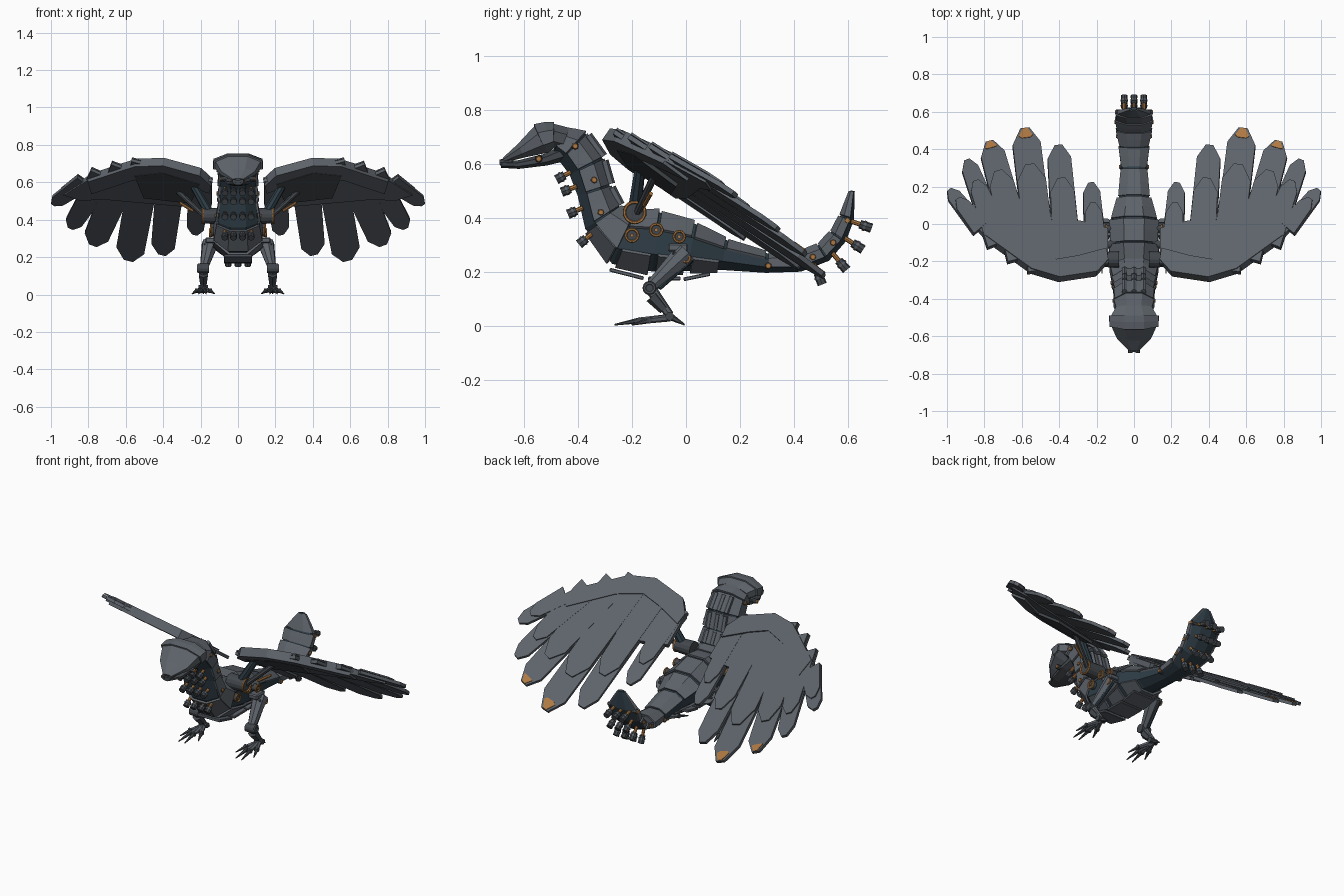
import bpy, bmesh, math
from mathutils import Vector, Matrix

cube = bpy.data.objects.get("Cube")
if cube:
    bpy.data.objects.remove(cube)


def material(name, rgb):
    m = bpy.data.materials.new(name)
    m.use_nodes = True
    m.diffuse_color = (*rgb, 1)
    m.node_tree.nodes["Principled BSDF"].inputs["Base Color"].default_value = (*rgb, 1)
    return m


STEEL = material("slate steel", (0.11, 0.125, 0.145))
CORE = material("dark blue steel", (0.028, 0.047, 0.062))
DARK = material("gunmetal", (0.055, 0.063, 0.072))
COPPER = material("copper", (0.42, 0.19, 0.055))
SIDES = (("left", 1), ("right", -1))


def finish(name, bm, mat, thick=0):
    bmesh.ops.recalc_face_normals(bm, faces=bm.faces)
    me = bpy.data.meshes.new(name)
    bm.to_mesh(me)
    bm.free()
    me.materials.append(mat)
    ob = bpy.data.objects.new(name, me)
    bpy.context.collection.objects.link(ob)
    if thick:
        mod = ob.modifiers.new("thickness", "SOLIDIFY")
        mod.thickness = thick
        mod.offset = 0
    return ob


def rod(name, p, q, r1, r2, mat, sides=10):
    """Straight tapered bar between two points."""
    p, q = Vector(p), Vector(q)
    bm = bmesh.new()
    turn = (q - p).to_track_quat("Z", "Y").to_matrix().to_4x4()
    bmesh.ops.create_cone(bm, cap_ends=True, segments=sides, radius1=r1, radius2=r2,
                          depth=(q - p).length, matrix=Matrix.Translation((p + q) / 2) @ turn)
    return finish(name, bm, mat)


def box(name, loc, size, mat, tilt=0):
    bm = bmesh.new()
    bmesh.ops.create_cube(bm, size=1, matrix=Matrix.Translation(loc)
                          @ Matrix.Rotation(tilt, 4, "X") @ Matrix.Diagonal((*size, 1)))
    bmesh.ops.bevel(bm, geom=bm.edges, offset=min(size) * 0.2, segments=1, affect="EDGES")
    return finish(name, bm, mat)


def ring(name, loc, radius, wire, mat):
    bpy.ops.mesh.primitive_torus_add(location=loc, rotation=(0, math.pi / 2, 0), major_radius=radius,
                                     minor_radius=wire, major_segments=20, minor_segments=6)
    bpy.context.object.name = name
    bpy.context.object.data.materials.append(mat)


def frame(path, t):
    """Centre, dorsal direction, half width and half height at parameter t of a side path."""
    i = max(0, min(int(t), len(path) - 2))
    a, b = Vector(path[i]), Vector(path[i + 1])
    at = a.lerp(b, t - i)

    def slope(k):
        d = Vector(path[min(k + 1, len(path) - 1)]) - Vector(path[max(k - 1, 0)])
        return Vector((0, d[0], d[1])).normalized()
    d = slope(i).lerp(slope(i + 1), t - i).normalized()
    return Vector((0, at[0], at[1])), Vector((0, -d.z, d.y)), at[2], at[3]


def loft(name, path, steps, mat, corners=range(8), grow=(1, 1), thick=0):
    """Eight-sided skin along a path; a partial corner range gives an open armour plate."""
    bm = bmesh.new()
    closed = len(corners) == 8
    rows = []
    for j, t in enumerate(steps):
        c, n, w, h = frame(path, t)
        g = grow[0] + (grow[1] - grow[0]) * j / (len(steps) - 1)
        g /= math.cos(math.pi / 8)
        rows.append([bm.verts.new(c + g * (Vector((w * math.cos(a), 0, 0)) + n * h * math.sin(a)))
                     for a in (math.pi / 8 + k * math.pi / 4 for k in corners)])
    for r, s in zip(rows, rows[1:]):
        for k in range(len(r) if closed else len(r) - 1):
            m = (k + 1) % len(r)
            bm.faces.new((r[k], r[m], s[m], s[k]))
    if closed:
        bm.faces.new(rows[0])
        bm.faces.new(rows[-1])
    return finish(name, bm, mat, thick)


# Inner body from nape to tail tip: y, z, half width, half height
SPINE = [(-.47, .685, .085, .05), (-.42, .66, .095, .07), (-.37, .59, .095, .068),
         (-.342, .5, .097, .062), (-.31, .4, .105, .075), (-.23, .325, .115, .105),
         (-.11, .31, .12, .11), (.02, .29, .118, .088), (.14, .262, .08, .056),
         (.3, .232, .062, .036), (.42, .235, .072, .035), (.51, .27, .085, .035),
         (.565, .33, .088, .032), (.597, .4, .085, .026), (.617, .5, .015, .008)]
END = len(SPINE) - 1
loft("body_core", SPINE, range(END + 1), CORE)

# Armour plates wrapping the back and flanks
for i in range(END):
    flank = range(-1, 5) if i < 5 or i > 8 else range(0, 4)
    loft(f"back_plate_{i + 1}", SPINE, (i + .03, i + .5, i + .95), STEEL, flank, (1.03, 1.1), .01)
for i in (4, 5, 6, 7):
    loft(f"belly_plate_{i + 1}", SPINE, (i + .1, i + .9), STEEL, range(4, 8), (1.06, 1.1), .012)

# Raised rails on the neck
for x in (-.05, 0, .05):
    for i in range(1, 4):
        c, n, w, h = frame(SPINE, i + .1)
        d, m, v, k = frame(SPINE, i + .95)
        off = Vector((x, 0, 0))
        rod("neck_rail", c + n * (h * 1.06) + off, d + m * (k * 1.1) + off, .016, .016, STEEL, 6)

# Underside skid plates
for y, z, tilt, length in ((-.22, .192, -.25, .13), (-.08, .175, 0, .12), (.04, .182, .2, .1)):
    box("skid_plate", (0, y, z), (.15, length, .014), STEEL, tilt)


def thrusters(name, stations, columns, length, gap):
    """Rows of small canisters hung on copper pins along the underside."""
    for t in stations:
        c, n, w, h = frame(SPINE, t)
        for x in columns:
            base = c - n * h + Vector((x, 0, 0))
            rod(name + "_pin", base + n * .01, base - n * (gap + .01), .009, .009, COPPER, 8)
            rod(name, base - n * gap, base - n * (gap + length), .016, .018, DARK, 8)
            rod(name + "_collar", base - n * (gap + length * .3), base - n * (gap + length * .5),
                .0195, .0195, STEEL, 8)


thrusters("throat_canister", (1.9, 2.6, 3.4, 4.2), (-.07, -.024, .024, .07), .035, .016)
thrusters("tail_canister", (10.5, 11.3, 12.1, 12.9), (-.052, 0, .052), .046, .026)

# Head: hood, lower jaw, beak and eyes
HOOD = [(-.675, .613, .028, .009), (-.61, .648, .09, .028), (-.535, .692, .122, .056),
        (-.49, .702, .122, .046), (-.445, .69, .095, .045)]
loft("head_hood", HOOD, range(5), STEEL)
loft("brow_band", HOOD, (1.95, 2.5, 3), STEEL, range(-1, 5), (1.05, 1.05), .01)
JAW = [(-.685, .597, .025, .012), (-.62, .597, .06, .016), (-.52, .615, .075, .022), (-.45, .64, .07, .03)]
loft("lower_jaw", JAW, range(4), DARK)
for x in (-.02, .02):
    rod("beak_nozzle", (x, -.69, .605), (x, -.64, .608), .011, .014, DARK, 8)

WING_NORMAL = Vector((-.17, .69, 1)).normalized()


def wing_panel(name, outline, s, mat, low, high):
    """Flat panel on the sloped wing plane, extruded between two offsets."""
    bm = bmesh.new()
    rings = []
    for lift in (low, high):
        pts = [Vector((x, y, .725 - .69 * (y + .29) + .17 * (x - .5))) + WING_NORMAL * lift
               for x, y in outline]
        rings.append([bm.verts.new((p.x * s, p.y, p.z)) for p in pts])
        bm.faces.new(rings[-1])
    a, b = rings
    for k in range(len(a)):
        m = (k + 1) % len(a)
        bm.faces.new((a[k], a[m], b[m], b[k]))
    return finish(name, bm, mat)


def blade(base, tip, wide, narrow, start=0, end=1):
    """Feather outline with parallel sides and a blunt point."""
    b, t = Vector(base), Vector(tip)
    d = (t - b).normalized()
    side = Vector((d.y, -d.x))
    p, q = b.lerp(t, start), b.lerp(t, end)
    neck = q - d * narrow * .55
    return [p - side * wide / 2, neck - side * narrow / 2, q - side * narrow * .16,
            q + side * narrow * .16, neck + side * narrow / 2, p + side * wide / 2]


# Feathers from the innermost outward: base, tip, base width, tip width
FEATHERS = [((.2, -.22), (.23, .22), .13, .09), ((.35, -.28), (.405, .42), .16, .125),
            ((.49, -.255), (.585, .51), .16, .15), ((.6, -.19), (.775, .44), .16, .13),
            ((.72, -.11), (.895, .34), .14, .09), ((.82, -.03), (.99, .18), .1, .075)]
LEADING = [(.14, -.2), (.2, -.265), (.4, -.295), (.55, -.25), (.8, -.07), (.93, .08)]
TRAILING = [(.84, .1), (.72, .06), (.63, .05), (.46, .03), (.29, .01), (.14, -.03)]
FRONT = [(.15, -.14), (.3, -.18), (.42, -.2), (.56, -.14), (.78, .02)]

for label, s in SIDES:
    for i, (b, t, w, n) in enumerate(FEATHERS):
        wing_panel(f"{label}_feather_{i + 1}", blade(b, t, w, n), s, STEEL,
                   -.012 + .001 * i, .006 + .001 * i)
        wing_panel(f"{label}_covert_{i + 1}", blade(b, t, w * .98, n * 1.02, 0, .74), s, STEEL,
                   .008 + .001 * i, .016 + .001 * i)
    wing_panel(f"{label}_wing_panel", LEADING + TRAILING, s, STEEL, -.016, .015)
    wing_panel(f"{label}_leading_edge", LEADING[:5] + FRONT[::-1], s, STEEL, -.028, .024)
    wing_panel(f"{label}_wing_under_plate", [(.2, -.2), (.4, -.24), (.55, -.18), (.5, -.02), (.25, -.04)],
               s, DARK, -.03, -.016)
    for i, span in ((2, .93), (3, .94)):
        b, t, w, n = FEATHERS[i]
        wing_panel(f"{label}_copper_tip_{i}", blade(b, t, n * .3, n * .5, span, .998), s, COPPER,
                   .005 + .001 * i, .0095 + .001 * i)

    def P(x, y, z):
        return (x * s, y, z)

    # Shoulder joint and wing struts
    rod(f"{label}_shoulder", P(.08, -.19, .42), P(.19, -.19, .42), .045, .04, DARK, 14)
    ring(f"{label}_shoulder_ring", P(.19, -.19, .42), .038, .006, COPPER)
    rod(f"{label}_wing_strut", P(.15, -.19, .43), P(.24, -.17, .585), .026, .02, CORE, 8)
    rod(f"{label}_wing_piston", P(.18, -.18, .42), P(.32, -.12, .55), .014, .014, DARK, 8)
    rod(f"{label}_piston_rod", P(.24, -.155, .446), P(.31, -.13, .49), .008, .008, COPPER, 8)

    # Flank wheels and studs
    for y, z, r, x in ((-.2, .335, .023, .14), (-.11, .355, .022, .145), (-.025, .33, .02, .15)):
        rod(f"{label}_flank_wheel", P(.09, y, z), P(x, y, z), r, r, DARK, 12)
        ring(f"{label}_flank_ring", P(x, y, z), r, .005, COPPER)
        rod(f"{label}_flank_hub", P(x - .01, y, z), P(x + .006, y, z), .007, .007, COPPER, 8)
    for y, z, x in ((-.41, .665, .11), (-.34, .54, .11), (-.315, .42, .12), (-.545, .618, .092),
                    (.305, .222, .075), (.47, .255, .092), (.545, .308, .1), (.598, .39, .096)):
        rod(f"{label}_stud", P(x - .04, y, z), P(x, y, z), .015, .013, DARK, 8)
        rod(f"{label}_stud_cap", P(x, y, z), P(x + .005, y, z), .011, .009, COPPER, 8)

    # Hip, leg and clawed foot
    box(f"{label}_hip_block", P(.145, -.03, .29), (.06, .075, .03), STEEL)
    box(f"{label}_hip_guard", P(.15, -.02, .265), (.065, .06, .02), DARK)
    rod(f"{label}_thigh", P(.15, .0, .27), P(.18, -.125, .15), .045, .024, STEEL, 8)
    rod(f"{label}_thigh_piston", P(.165, .02, .245), P(.185, -.1, .14), .01, .01, CORE, 8)
    ring(f"{label}_thigh_ring", P(.185, .0, .25), .014, .005, COPPER)
    rod(f"{label}_knee", P(.155, -.135, .14), P(.215, -.135, .14), .026, .026, DARK, 12)
    ring(f"{label}_knee_ring", P(.215, -.135, .14), .018, .005, STEEL)
    rod(f"{label}_shin", P(.185, -.13, .135), P(.185, -.06, .04), .022, .016, STEEL, 8)
    rod(f"{label}_shin_guard", P(.185, -.125, .11), P(.185, -.08, .06), .028, .02, DARK, 6)
    rod(f"{label}_ankle", P(.16, -.06, .035), P(.21, -.06, .035), .016, .016, DARK, 10)
    for x, y in ((.125, -.2), (.17, -.265), (.21, -.265), (.245, -.2)):
        mid = P(.185 + (x - .185) * .6, -.06 + (y + .06) * .55, .02)
        rod(f"{label}_toe", P(.185, -.06, .03), mid, .014, .011, STEEL, 6)
        rod(f"{label}_toe_joint", Vector(mid) - Vector((.01, 0, 0)), Vector(mid) + Vector((.01, 0, 0)),
            .012, .012, DARK, 8)
        rod(f"{label}_claw", mid, P(x, y, .004), .011, .003, DARK, 6)
    rod(f"{label}_back_claw", P(.185, -.06, .035), P(.185, -.005, .004), .014, .003, DARK, 6)
